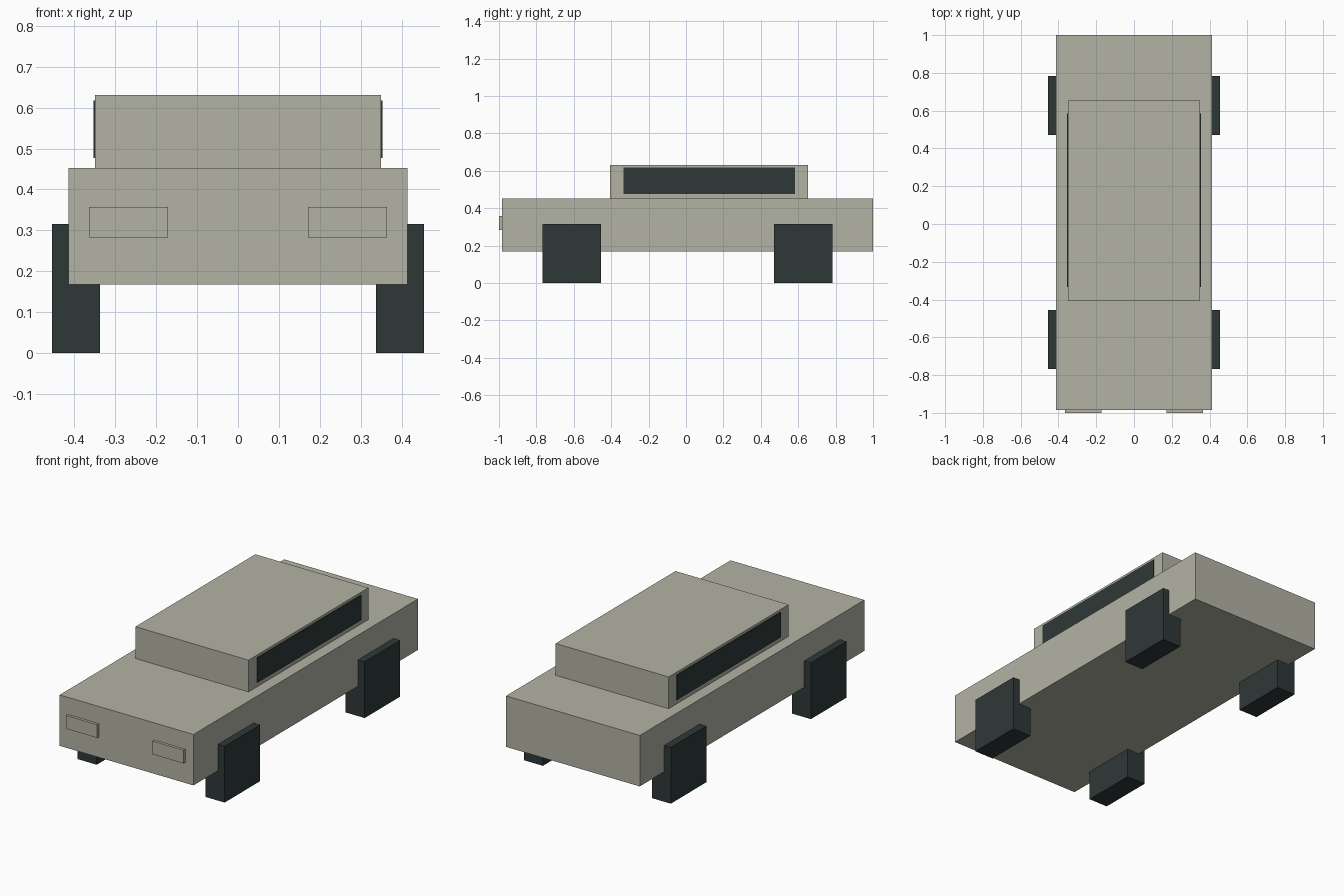
import bpy
import bmesh
from mathutils import Vector

default = bpy.data.objects.get("Cube")
if default:
    bpy.data.objects.remove(default, do_unlink=True)


def material(name, rgb):
    mat = bpy.data.materials.new(name)
    mat.use_nodes = True
    color = (*rgb, 1.0)
    mat.diffuse_color = color
    mat.node_tree.nodes["Principled BSDF"].inputs["Base Color"].default_value = color
    return mat


paint = material("warm grey paint", (0.45, 0.45, 0.375))
dark = material("dark slate", (0.028, 0.039, 0.039))


def box(name, low, high, mat):
    """Flat-shaded box between two opposite corners."""
    low, high = Vector(low), Vector(high)
    mesh = bpy.data.meshes.new(name)
    bm = bmesh.new()
    bmesh.ops.create_cube(bm, size=1)
    bmesh.ops.scale(bm, vec=high - low, verts=bm.verts)
    bmesh.ops.translate(bm, vec=(low + high) / 2, verts=bm.verts)
    bm.to_mesh(mesh)
    bm.free()
    mesh.materials.append(mat)
    obj = bpy.data.objects.new(name, mesh)
    bpy.context.collection.objects.link(obj)
    return obj


def pair(name, low, high, mat):
    """A box on the left (+x) and its mirror on the right."""
    box("left_" + name, low, high, mat)
    box("right_" + name, (-high[0], low[1], low[2]), (-low[0], high[1], high[2]), mat)


# Body and cabin
box("body", (-0.414, -0.985, 0.168), (0.414, 1.0, 0.453), paint)
box("cabin", (-0.35, -0.407, 0.453), (0.35, 0.653, 0.631), paint)

# Side windows, thin plates on the cabin
pair("window", (0.347, -0.333, 0.477), (0.354, 0.584, 0.617), dark)

# Headlights
pair("headlight", (0.171, -1.0, 0.283), (0.364, -0.98, 0.357), paint)

# Square wheels
for end, y in (("front", -0.611), ("rear", 0.627)):
    pair(end + "_wheel", (0.337, y - 0.157, 0), (0.455, y + 0.157, 0.315), dark)
